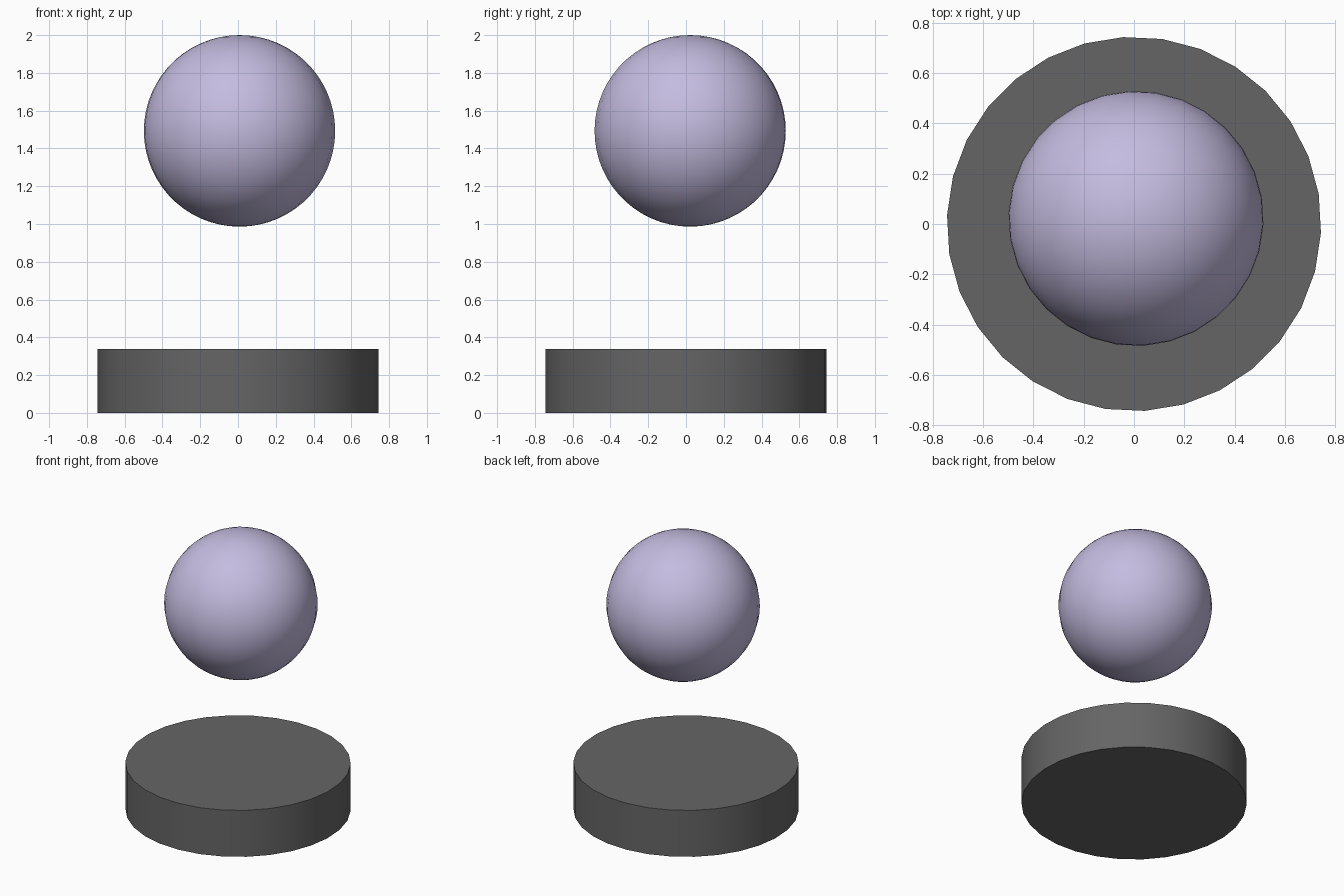
import bpy, math

if "Cube" in bpy.data.objects:
    bpy.data.objects.remove(bpy.data.objects["Cube"])

SEGMENTS = 30
PHASE = math.radians(93.3)  # direction of one corner, seen from above


def finish(name, color):
    obj = bpy.context.object
    obj.name = name
    # Turn the part so that one of its corners sits at PHASE
    rim = max(obj.data.vertices, key=lambda v: v.co.xy.length)
    obj.rotation_euler.z = PHASE - math.atan2(rim.co.y, rim.co.x)
    bpy.ops.object.shade_smooth_by_angle(angle=math.radians(30))
    mat = bpy.data.materials.new(name + "_colour")
    mat.diffuse_color = (*color, 1)
    mat.use_nodes = True
    mat.node_tree.nodes["Principled BSDF"].inputs["Base Color"].default_value = mat.diffuse_color
    obj.data.materials.append(mat)


# Flat round base
bpy.ops.mesh.primitive_cylinder_add(vertices=SEGMENTS, radius=0.744, depth=0.338,
                                    location=(0, 0, 0.169))
finish("base_disc", (0.13, 0.13, 0.13))

# Ball floating above, slightly off centre
bpy.ops.mesh.primitive_uv_sphere_add(segments=SEGMENTS, ring_count=30, radius=0.507,
                                     location=(0.008, 0.022, 1.493))
finish("floating_ball", (0.55, 0.50, 0.74))
